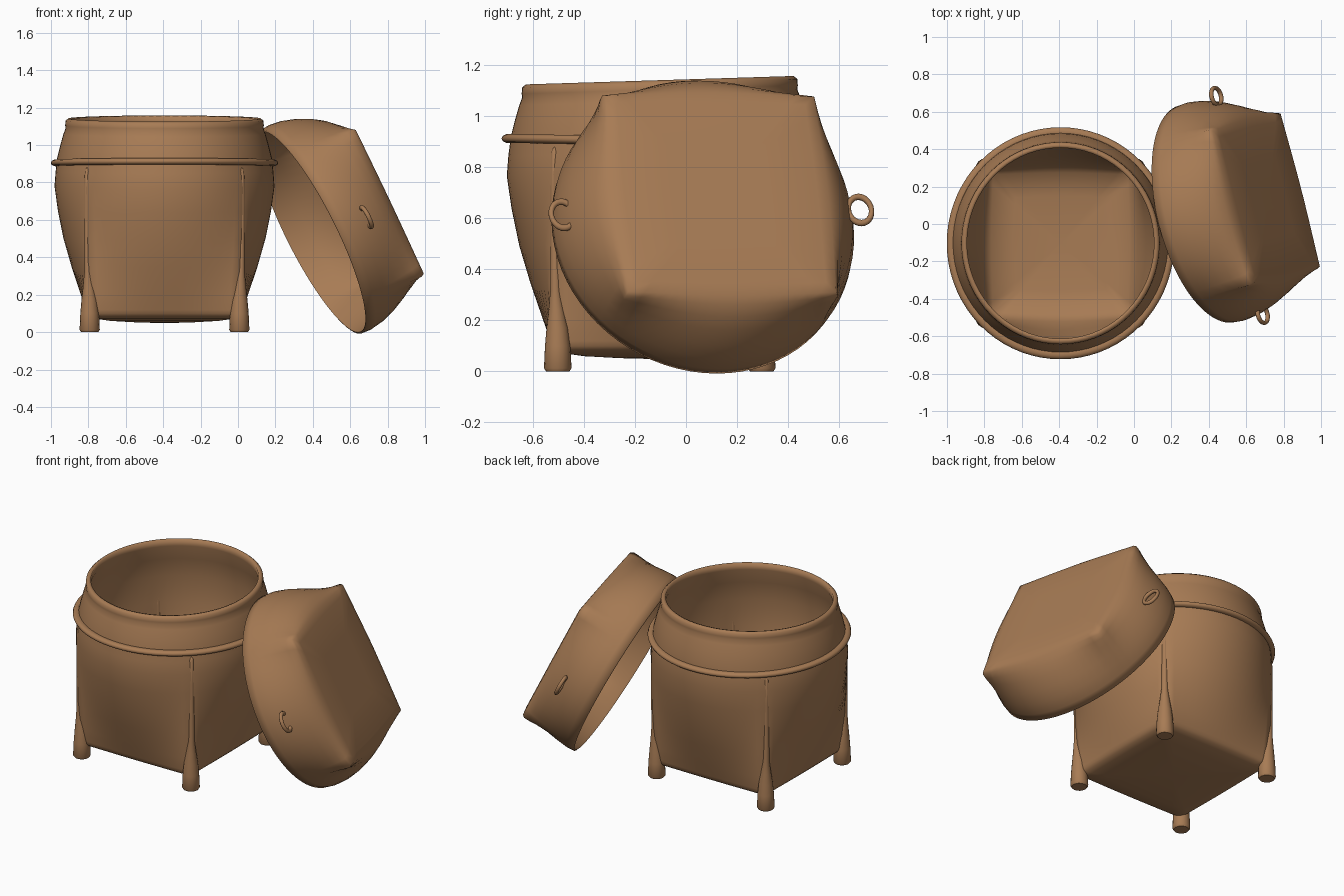
import bpy, bmesh, math
from mathutils import Matrix, Vector

if "Cube" in bpy.data.objects:
    bpy.data.objects.remove(bpy.data.objects["Cube"])

mat = bpy.data.materials.new("woven tan")
mat.diffuse_color = (0.39, 0.2, 0.09, 1)
mat.use_nodes = True
mat.node_tree.nodes["Principled BSDF"].inputs["Base Color"].default_value = mat.diffuse_color
SEG = 72


def finish(name, bm, matrix, angle=40):
    bmesh.ops.remove_doubles(bm, verts=bm.verts, dist=0.0005)
    bmesh.ops.recalc_face_normals(bm, faces=bm.faces)
    me = bpy.data.meshes.new(name)
    bm.to_mesh(me)
    bm.free()
    me.materials.append(mat)
    ob = bpy.data.objects.new(name, me)
    ob.matrix_world = matrix
    bpy.context.collection.objects.link(ob)
    bpy.ops.object.select_all(action='DESELECT')
    ob.select_set(True)
    bpy.context.view_layer.objects.active = ob
    bpy.ops.object.shade_smooth_by_angle(angle=math.radians(angle))
    return ob


def lathe_square(name, rings, matrix, tilt=0.0):
    """Rings of (height, radius at side middle, radius at corner)."""
    bm = bmesh.new()
    loops = []
    for z, mid, corner in rings:
        loop = []
        for i in range(SEG):
            a = 2 * math.pi * i / SEG
            c, s = math.cos(a), math.sin(a)
            f = (math.sqrt(2) - 1 / max(abs(c), abs(s))) / (math.sqrt(2) - 1)
            r = corner + (mid - corner) * f
            loop.append(bm.verts.new((r * c, r * s, z + tilt * z * r * s)))
        loops.append(loop)
    for p, q in zip(loops, loops[1:]):
        for i in range(SEG):
            j = (i + 1) % SEG
            bm.faces.new((p[i], p[j], q[j], q[i]))
    return finish(name, bm, matrix, 85)


def ring(name, major, minor, matrix, flat=1.0, tilt=0.0, n=48):
    bm = bmesh.new()
    grid = []
    for i in range(n):
        a = 2 * math.pi * i / n
        row = []
        for k in range(10):
            b = 2 * math.pi * k / 10
            r = major + minor * math.cos(b)
            row.append(bm.verts.new((r * math.cos(a), r * math.sin(a),
                                     minor * flat * math.sin(b) + tilt * r * math.sin(a))))
        grid.append(row)
    for i in range(n):
        for k in range(10):
            i2, k2 = (i + 1) % n, (k + 1) % 10
            bm.faces.new((grid[i][k], grid[i2][k], grid[i2][k2], grid[i][k2]))
    return finish(name, bm, matrix, 80)


# Basket: square base swelling into a round collar, then back down inside
base = Matrix.Translation((-0.393, -0.103, 0))
oval = base @ Matrix.Diagonal((1, 1.02, 1, 1))
lathe_square("basket_body", [
    (0.048, 0, 0), (0.052, 0.15, 0.2), (0.060, 0.29, 0.4), (0.072, 0.37, 0.52), (0.085, 0.40, 0.56),
    (0.10, 0.413, 0.575), (0.12, 0.42, 0.58),
    (0.20, 0.447, 0.585), (0.35, 0.497, 0.588), (0.50, 0.54, 0.59), (0.65, 0.57, 0.592),
    (0.78, 0.588, 0.592), (0.86, 0.582, 0.585), (0.90, 0.577, 0.577), (0.93, 0.574, 0.574),
    (1.0, 0.557, 0.557), (1.06, 0.54, 0.54), (1.09, 0.529, 0.529), (1.105, 0.531, 0.531),
    (1.13, 0.529, 0.529), (1.142, 0.515, 0.515), (1.138, 0.50, 0.50), (1.10, 0.50, 0.50),
    (1.0, 0.535, 0.535), (0.88, 0.555, 0.555), (0.70, 0.557, 0.565), (0.50, 0.517, 0.565),
    (0.30, 0.457, 0.562), (0.16, 0.41, 0.555), (0.11, 0.37, 0.51), (0.09, 0.25, 0.34),
    (0.075, 0, 0)], oval, 0.028)
ring("collar_flange", 0.582, 0.026, oval @ Matrix.Translation((0, 0, 0.905)), 0.7, -0.014, SEG)

# Corner legs: stout feet merging into thin ridges up the corners
for sx in (-1, 1):
    for sy in (-1, 1):
        bm = bmesh.new()
        prev = None
        for z, r, d in [(0, 0, 0.4), (0, 0.046, 0.4), (0.012, 0.054, 0.4), (0.10, 0.05, 0.4),
                        (0.17, 0.043, 0.401), (0.24, 0.031, 0.405), (0.32, 0.02, 0.409),
                        (0.7, 0.016, 0.413), (0.86, 0.014, 0.412), (0.9, 0, 0.405)]:
            cur = [bm.verts.new((sx * d + r * math.cos(k * math.pi / 8),
                                 sy * d + r * math.sin(k * math.pi / 8), z)) for k in range(16)]
            if prev:
                for k in range(16):
                    j = (k + 1) % 16
                    bm.faces.new((prev[k], prev[j], cur[j], cur[k]))
            prev = cur
        finish("corner_leg", bm, base)

# Lid: round mouth, square crown, leaning against the basket
n = Vector((0.87, 0.225, 0.438)).normalized()
u = Vector((-0.24, 0.97, 0))
u = (u - n * u.dot(n)).normalized()
w = n.cross(u)
lid = Matrix.Translation((0.392, 0.055, 0.537)) @ Matrix((u, w, n)).transposed().to_4x4()
lathe_square("lid", [
    (0.01, 0.583, 0.583), (-0.004, 0.588, 0.588), (0.0, 0.598, 0.598), (0.05, 0.602, 0.602),
    (0.12, 0.592, 0.602), (0.19, 0.57, 0.602), (0.26, 0.536, 0.603), (0.31, 0.503, 0.607),
    (0.345, 0.467, 0.607), (0.362, 0.435, 0.595), (0.371, 0.39, 0.54), (0.374, 0.2, 0.28),
    (0.372, 0, 0), (0.35, 0, 0), (0.348, 0.34, 0.47), (0.33, 0.425, 0.57), (0.25, 0.515, 0.58),
    (0.12, 0.567, 0.58), (0.01, 0.583, 0.583)],
    lid @ Matrix.Diagonal((1, 1.015, 1, 1)))

# Cord loops on opposite sides of the lid
for x, z in ((-0.595, 0.17), (0.595, 0.225)):
    ring("cord_loop", 0.052, 0.012,
         lid @ Matrix.Translation((x, 0, z)) @ Matrix.Diagonal((0.9, 1.1, 1, 1)), n=28)
